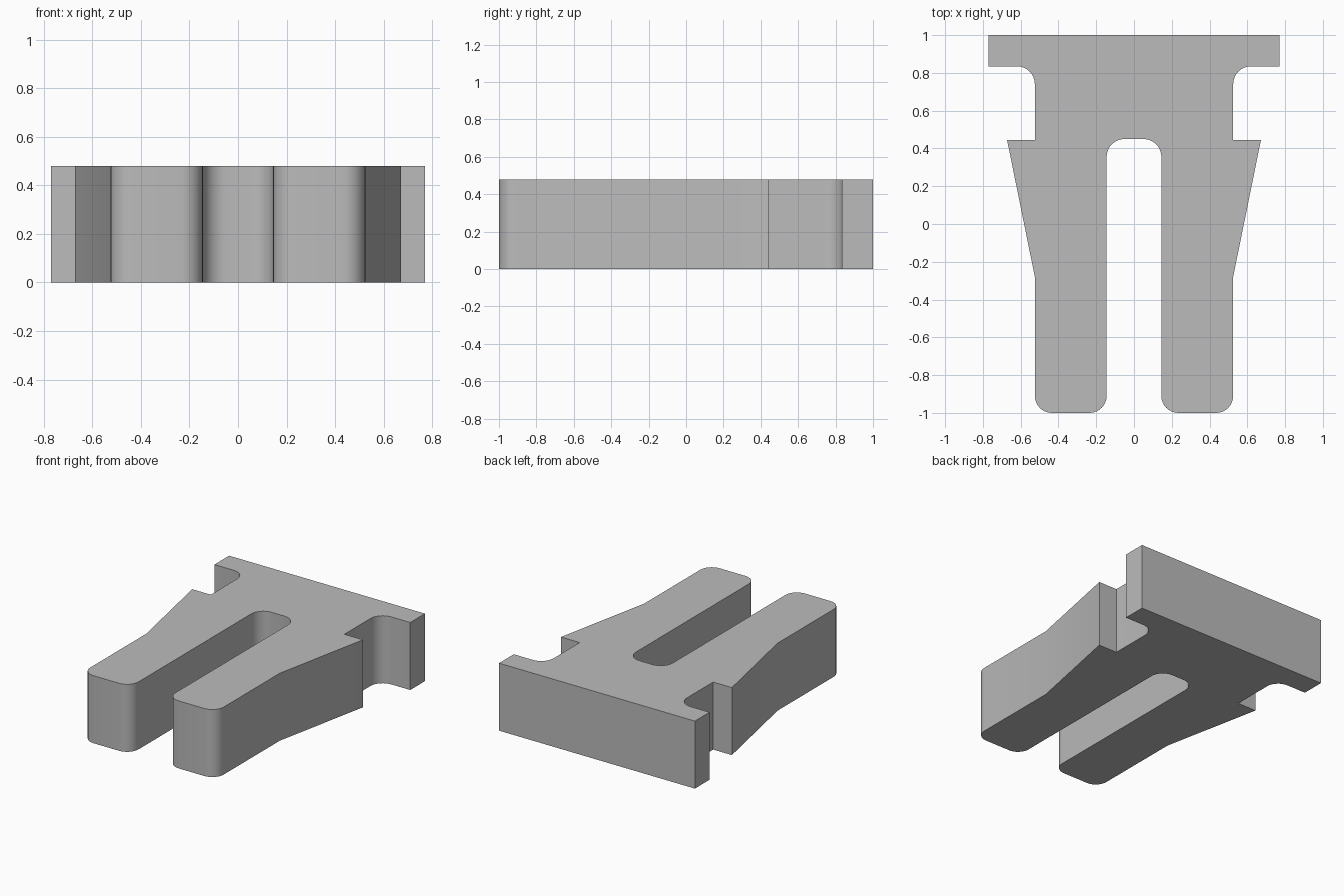
import bpy
import bmesh
import math
from mathutils import Vector

cube = bpy.data.objects.get("Cube")
if cube:
    bpy.data.objects.remove(cube, do_unlink=True)

HEIGHT = 0.48
ARC_STEPS = 8

# Plain grey plastic
grey = bpy.data.materials.new("grey_plastic")
grey.use_nodes = True
colour = (0.5, 0.5, 0.5, 1)
grey.diffuse_color = colour
grey.node_tree.nodes["Principled BSDF"].inputs["Base Color"].default_value = colour

# Half outline of the clip: x, y, corner radius
half = [
    (0.145, 0.45, 0.095),   # slot end
    (0.145, -1.0, 0.09),    # leg tip, inner
    (0.525, -1.0, 0.09),    # leg tip, outer
    (0.525, -0.28, 0),      # start of barb ramp
    (0.672, 0.445, 0),      # barb point
    (0.525, 0.445, 0),      # barb root
    (0.525, 0.835, 0.095),  # fillet under head
    (0.77, 0.835, 0),       # head, front edge
    (0.77, 1.0, 0),         # head, back edge
]
corners = half + [(-x, y, r) for x, y, r in reversed(half)]


def rounded_outline(corners):
    """Replace each right-angled corner that has a radius with an arc."""
    points = []
    for i, (x, y, r) in enumerate(corners):
        p = Vector((x, y))
        if not r:
            points.append(p)
            continue
        before = Vector(corners[i - 1][:2])
        after = Vector(corners[(i + 1) % len(corners)][:2])
        a = (before - p).normalized() * r
        b = (after - p).normalized() * r
        for k in range(ARC_STEPS + 1):
            t = math.pi / 2 * k / ARC_STEPS
            points.append(p + a * (1 - math.sin(t)) + b * (1 - math.cos(t)))
    return points


# Extrude the outline into a solid
bm = bmesh.new()
base = bm.faces.new([bm.verts.new((p.x, p.y, 0)) for p in rounded_outline(corners)])
grown = bmesh.ops.extrude_face_region(bm, geom=[base], use_keep_orig=True)
top_verts = [g for g in grown["geom"] if isinstance(g, bmesh.types.BMVert)]
bmesh.ops.translate(bm, verts=top_verts, vec=(0, 0, HEIGHT))
bmesh.ops.recalc_face_normals(bm, faces=bm.faces[:])

mesh = bpy.data.meshes.new("snap_clip")
bm.to_mesh(mesh)
bm.free()
mesh.materials.append(grey)
clip = bpy.data.objects.new("snap_clip", mesh)
bpy.context.collection.objects.link(clip)

# Smooth rounded corners, sharp edges elsewhere
bpy.ops.object.select_all(action="DESELECT")
clip.select_set(True)
bpy.context.view_layer.objects.active = clip
bpy.ops.object.shade_smooth_by_angle(angle=math.radians(30))
